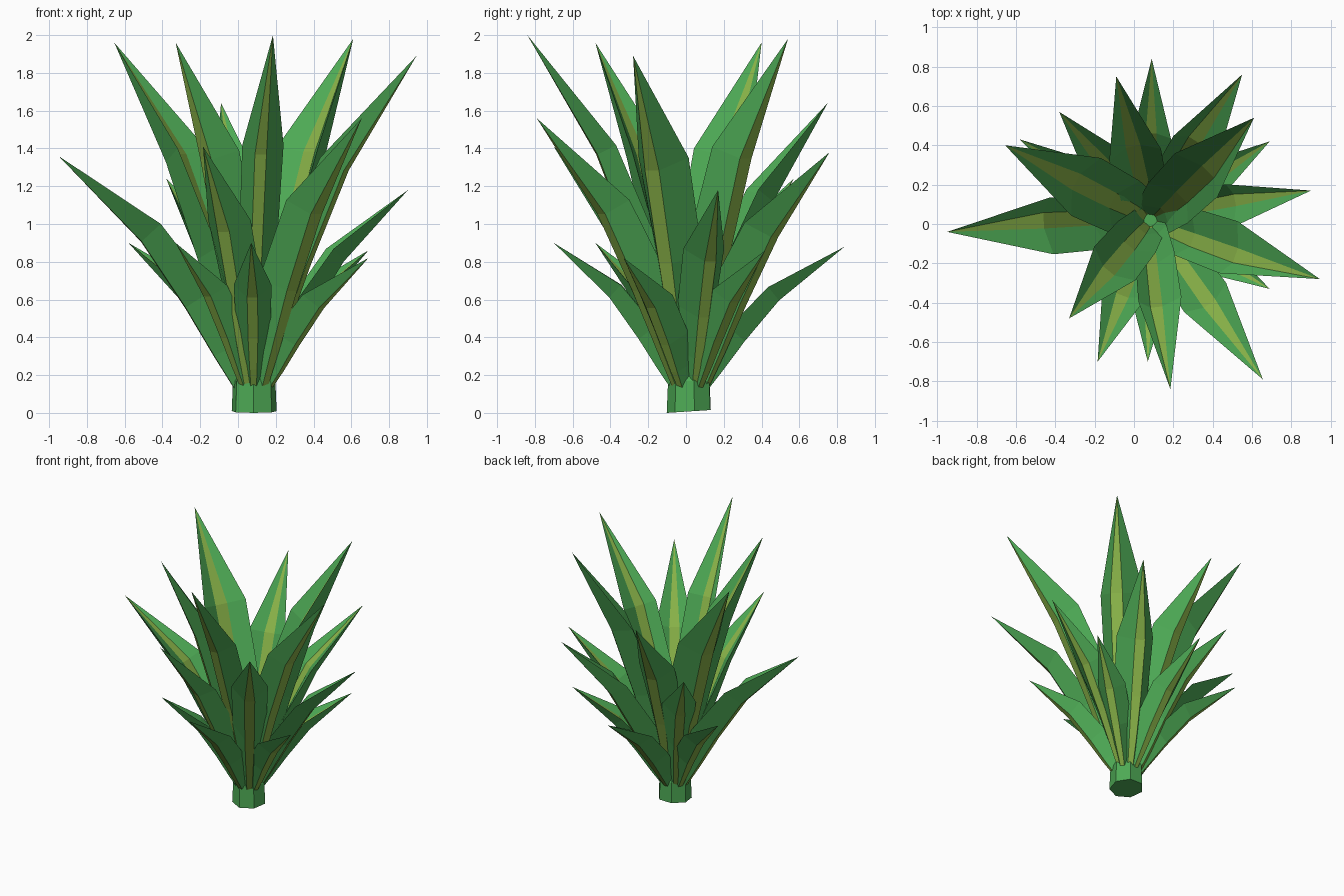
import bpy, bmesh, math
from mathutils import Vector

if "Cube" in bpy.data.objects:
    bpy.data.objects.remove(bpy.data.objects["Cube"])


def material(name, color):
    m = bpy.data.materials.new(name)
    m.diffuse_color = (*color, 1)
    m.use_nodes = True
    m.node_tree.nodes["Principled BSDF"].inputs["Base Color"].default_value = m.diffuse_color
    return m


GREEN = material("leaf_green", (0.075, 0.40, 0.09))
OLIVE = material("leaf_stripe", (0.25, 0.45, 0.065))
AXIS = Vector((0.085, 0.02, 0))


def finish(bm, name, mats):
    bmesh.ops.recalc_face_normals(bm, faces=bm.faces)
    mesh = bpy.data.meshes.new(name)
    bm.to_mesh(mesh)
    bm.free()
    for m in mats:
        mesh.materials.append(m)
    obj = bpy.data.objects.new(name, mesh)
    bpy.context.collection.objects.link(obj)
    return obj


# Leaf stations: radial fraction, height fraction, width factor, fold depth / width
STATIONS = [(0, 0, 0.5, 0.5), (0.08, 0.16, 0.7, 0.8),
            (0.24, 0.38, 0.92, 0.8), (0.5, 0.67, 1.0, 0.65)]


def leaf(name, tip, width, shift, base_z, base_r):
    """Folded blade with a stripe along both faces; shift moves the stripe sideways."""
    tip = Vector(tip)
    out = Vector((tip.x - AXIS.x, tip.y - AXIS.y, 0))
    reach = out.length - base_r
    out.normalize()
    side = Vector((-out.y, out.x, 0))
    root = AXIS + out * base_r + Vector((0, 0, base_z))
    rise = tip.z - base_z
    centres = [root + out * (reach * r) + Vector((0, 0, rise * z)) for r, z, _, _ in STATIONS] + [tip]
    bm = bmesh.new()
    rings = []
    for i, (_, _, wf, df) in enumerate(STATIONS):
        tangent = (centres[i + 1] - centres[max(i - 1, 0)]).normalized()
        normal = tangent.cross(side)
        if normal.dot(out) > 0:
            normal.negate()
        w, d = width * wf, width * df
        lo, hi = (shift - 0.28) * w, (shift + 0.28) * w
        section = [(-w, d * 0.6), (lo, 0), (hi, 0), (w, d * 0.6),
                   (hi, -0.8 * d), (lo, -0.8 * d)]
        rings.append([bm.verts.new(centres[i] + side * s + normal * n) for s, n in section])
    end = bm.verts.new(tip)
    bm.faces.new(rings[0])
    for a, b in zip(rings, rings[1:]):
        for k in range(6):
            j = (k + 1) % 6
            f = bm.faces.new((a[k], a[j], b[j], b[k]))
            f.material_index = int(k in (1, 4))
    for k in range(6):
        f = bm.faces.new((rings[-1][k], rings[-1][(k + 1) % 6], end))
        f.material_index = int(k in (1, 4))
    finish(bm, name, (GREEN, OLIVE))


# Three tiers of six leaves: tip position, half width and stripe shift
TIERS = {
    "upper_leaf": (0.17, 0.02, [
        (0.61, 0.54, 1.98, 0.155, -0.2), (0.945, -0.28, 1.89, 0.14, -0.2), (0.185, -0.84, 2.0, 0.11, -0.2),
        (-0.33, -0.48, 1.96, 0.135, 0), (-0.655, 0.40, 1.96, 0.165, 0), (-0.09, 0.75, 1.64, 0.135, 0)]),
    "middle_leaf": (0.15, 0.05, [
        (0.55, 0.76, 1.38, 0.13, 0.2), (0.90, 0.17, 1.18, 0.11, 0.2), (0.655, -0.79, 1.56, 0.13, 0),
        (-0.185, -0.70, 1.41, 0.12, 0), (-0.95, -0.04, 1.36, 0.145, -0.2), (-0.38, 0.57, 1.24, 0.12, 0)]),
    "lower_leaf": (0.14, 0.06, [
        (0.09, 0.84, 0.88, 0.10, 0), (0.69, 0.42, 0.86, 0.10, 0), (0.69, -0.33, 0.82, 0.10, 0),
        (0.07, -0.70, 0.90, 0.10, 0), (-0.33, -0.48, 0.90, 0.09, 0), (-0.58, 0.43, 0.90, 0.10, 0)]),
}
for tier, (base_z, base_r, leaves) in TIERS.items():
    for i, (x, y, z, w, shift) in enumerate(leaves):
        leaf(f"{tier}_{i + 1}", (x, y, z), w, shift, base_z, base_r)

# Seven-sided stem stub, running up inside the leaf bases
bm = bmesh.new()
rings = []
for z, r in ((0.0, 0.122), (0.17, 0.115), (0.22, 0.09)):
    rings.append([bm.verts.new(AXIS + Vector((r * math.cos(a), r * math.sin(a),
                  z + (0.008 * (1 + math.sin(a)) if z == 0 else 0))))
                  for a in (math.tau * k / 7 + 0.2 for k in range(7))])
for a, b in zip(rings, rings[1:]):
    for k in range(7):
        j = (k + 1) % 7
        bm.faces.new((a[k], a[j], b[j], b[k]))
bm.faces.new(rings[0])
bm.faces.new(rings[-1])
finish(bm, "stem", (GREEN,))
